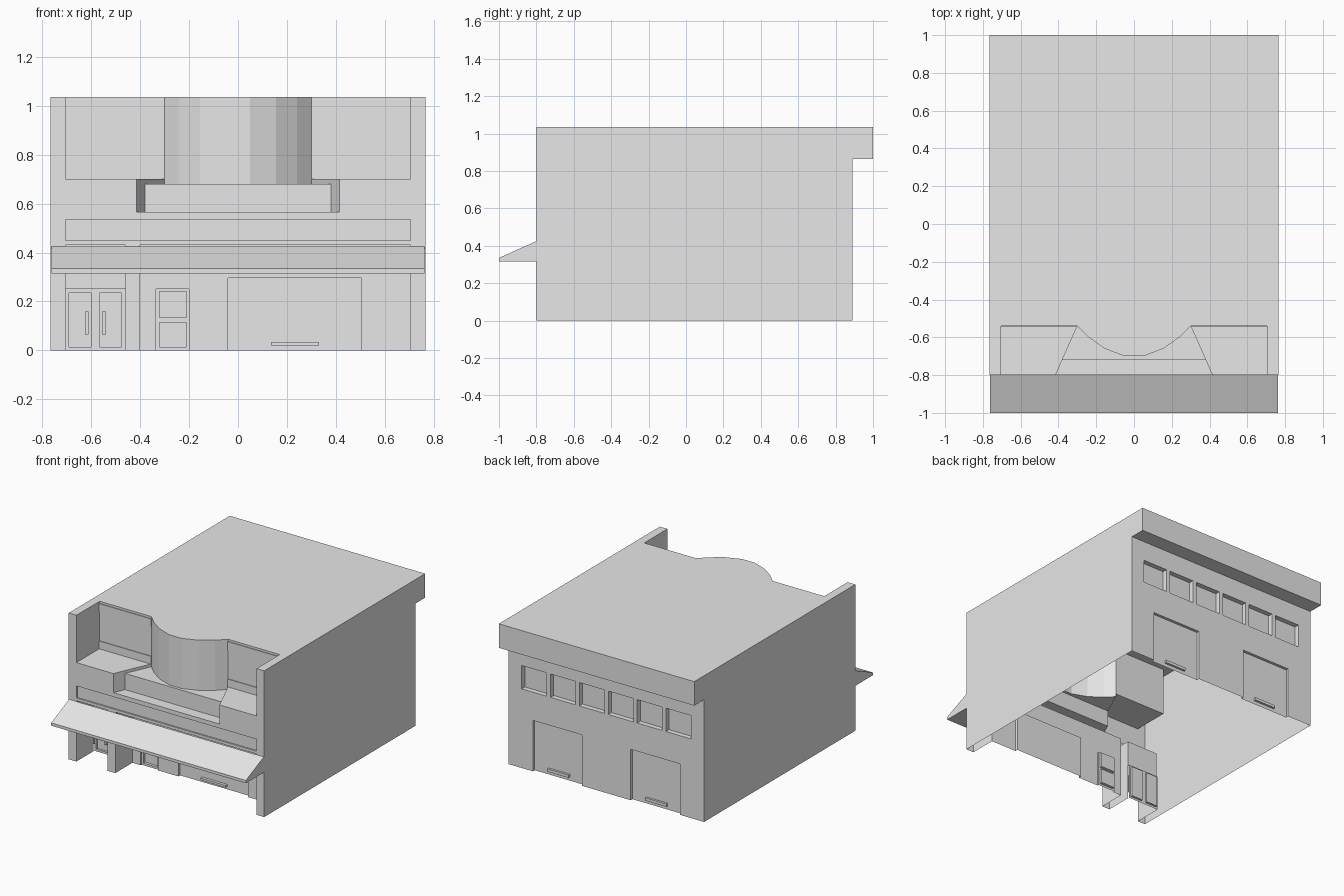
import bpy, bmesh
from mathutils import Vector

cube = bpy.data.objects.get("Cube")
if cube:
    bpy.data.objects.remove(cube, do_unlink=True)

grey = bpy.data.materials.new("plain_grey")
grey.use_nodes = True
grey.diffuse_color = (0.8, 0.8, 0.8, 1)
grey.node_tree.nodes["Principled BSDF"].inputs["Base Color"].default_value = (0.8, 0.8, 0.8, 1)

# Main dimensions
W, INNER = 0.765, 0.705
FRONT, BACK, EAVE = -0.8, 0.89, 1.0
TOP, SOFFIT = 1.035, 0.865
PORCH_Y, PORCH_Z = -0.61, 0.43
LOFT_Y, DECK, LOW_DECK, NOTCH = -0.54, 0.70, 0.68, 0.565


def finish(name, bm):
    bmesh.ops.remove_doubles(bm, verts=bm.verts, dist=0.0005)
    mesh = bpy.data.meshes.new(name)
    bm.to_mesh(mesh)
    bm.free()
    mesh.materials.append(grey)
    bpy.context.collection.objects.link(bpy.data.objects.new(name, mesh))


def face(bm, pts, facing):
    """Flat face turned towards the given direction."""
    f = bm.faces.new([bm.verts.new(p) for p in pts])
    f.normal_update()
    if f.normal.dot(Vector(facing)) < 0:
        f.normal_flip()


def level(bm, pts, z, up=1):
    face(bm, [(x, y, z) for x, y in pts], (0, 0, up))


def upright(bm, a, b, z0, z1, facing):
    face(bm, [(*a, z0), (*b, z0), (*b, z1), (*a, z1)], facing)


def panel_wall(bm, x0, x1, z0, z1, y, inward, recesses=(), holes=()):
    """Wall across x with stepped recesses (x0, x1, z0, z1, depth) and holes."""
    xs, zs = {x0, x1}, {z0, z1}
    for r in list(recesses) + list(holes):
        xs.update(r[:2])
        zs.update(r[2:4])
    xs, zs = sorted(xs), sorted(zs)

    def depth(i, j):
        if not (0 <= i < len(xs) - 1 and 0 <= j < len(zs) - 1):
            return None
        cx, cz = (xs[i] + xs[i + 1]) / 2, (zs[j] + zs[j + 1]) / 2
        inside = lambda r: r[0] < cx < r[1] and r[2] < cz < r[3]
        if any(inside(h) for h in holes):
            return None
        return sum(r[4] for r in recesses if inside(r))

    for i in range(len(xs) - 1):
        for j in range(len(zs) - 1):
            d = depth(i, j)
            if d is None:
                continue
            a, b, c, e = xs[i], xs[i + 1], zs[j], zs[j + 1]
            yd = y + inward * d
            upright(bm, (a, yd), (b, yd), c, e, (0, -inward, 0))
            right, above = depth(i + 1, j), depth(i, j + 1)
            if right is not None and right != d:
                upright(bm, (b, yd), (b, y + inward * right), c, e, (d - right, 0, 0))
            if above is not None and above != d:
                ya = y + inward * above
                face(bm, [(a, yd, e), (b, yd, e), (b, ya, e), (a, ya, e)], (0, 0, d - above))


def box(name, x0, x1, y0, y1, z0, z1):
    bm = bmesh.new()
    bmesh.ops.create_cube(bm, size=1)
    for v in bm.verts:
        v.co = ((x0, x1)[v.co.x > 0], (y0, y1)[v.co.y > 0], (z0, z1)[v.co.z > 0])
    finish(name, bm)


# Curved front of the upper storey, seen in plan
half_arc = [(0.05, -0.70), (0.155, -0.66), (0.24, -0.60), (0.30, LOFT_Y)]
arc = [(-x, y) for x, y in reversed(half_arc)] + half_arc

# Side walls, roof and rear eave; the underside stays open
bm = bmesh.new()
profile = [(FRONT, 0), (BACK, 0), (BACK, SOFFIT), (EAVE, SOFFIT), (EAVE, TOP), (FRONT, TOP)]
for s in (-1, 1):
    face(bm, [(s * W, y, z) for y, z in profile], (s, 0, 0))
level(bm, [(-W, EAVE), (-W, FRONT), (-INNER, FRONT), (-INNER, LOFT_Y)] + arc
      + [(INNER, LOFT_Y), (INNER, FRONT), (W, FRONT), (W, EAVE)], TOP)
level(bm, [(-W, BACK), (W, BACK), (W, EAVE), (-W, EAVE)], SOFFIT, -1)
upright(bm, (-W, EAVE), (W, EAVE), SOFFIT, TOP, (0, 1, 0))
finish("side_walls_and_roof", bm)

# Rear wall with six windows and two shutters
bm = bmesh.new()
rear = [(c - 0.098, c + 0.098, 0.56, 0.725, 0.035) for c in [0.113 * k for k in range(-5, 6, 2)]]
rear += [(-0.575, -0.19, 0, 0.36, 0.02), (0.19, 0.575, 0, 0.36, 0.02)]
panel_wall(bm, -W, W, 0, SOFFIT, BACK, -1, rear)
finish("rear_wall", bm)
for s in (-1, 1):
    box("rear_shutter_handle", s * 0.383 - 0.083, s * 0.383 + 0.083, 0.865, 0.885, 0.025, 0.045)

# Front wall with sign band, porch openings and terrace opening
bays = [(-INNER, -0.46), (-0.40, INNER)]
bm = bmesh.new()
panel_wall(bm, -W, W, 0, TOP, FRONT, 1,
           recesses=[(-INNER, INNER, 0.45, 0.535, 0.01)],
           holes=[(a, b, 0, PORCH_Z) for a, b in bays]
           + [(-INNER, INNER, DECK, TOP), (-0.415, 0.415, NOTCH, DECK)])
finish("front_wall", bm)

# Porch bays with double door, side door and shutter
bm = bmesh.new()
double_door = [(-INNER, -0.46, 0, 0.25, 0.01),
               (-0.69, -0.60, 0.015, 0.235, 0.015), (-0.565, -0.475, 0.015, 0.235, 0.015)]
entrances = [(-0.335, -0.20, 0, 0.25, 0.01), (-0.32, -0.21, 0.015, 0.115, 0.02),
             (-0.32, -0.21, 0.135, 0.24, 0.02), (-0.04, 0.505, 0, 0.295, 0.02)]
for (a, b), recess in zip(bays, (double_door, entrances)):
    panel_wall(bm, a, b, 0, PORCH_Z, PORCH_Y, 1, recess)
    level(bm, [(a, FRONT), (b, FRONT), (b, PORCH_Y), (a, PORCH_Y)], PORCH_Z, -1)
    upright(bm, (a, FRONT), (a, PORCH_Y), 0, PORCH_Z, (1, 0, 0))
    upright(bm, (b, FRONT), (b, PORCH_Y), 0, PORCH_Z, (-1, 0, 0))
finish("porch", bm)
for x in (-0.6175, -0.5475):
    box("door_handle", x - 0.0075, x + 0.0075, -0.605, -0.585, 0.065, 0.16)
box("front_shutter_handle", 0.135, 0.33, -0.61, -0.59, 0.02, 0.035)

# Sloping canopy
bm = bmesh.new()
section = [(-1.0, 0.315), (-1.0, 0.335), (FRONT, 0.425), (FRONT, 0.315)]
ends = [[bm.verts.new((x, y, z)) for y, z in section] for x in (-0.762, 0.762)]
for e in ends:
    bm.faces.new(e)
for i in range(4):
    j = (i + 1) % 4
    bm.faces.new((ends[0][i], ends[0][j], ends[1][j], ends[1][i]))
bmesh.ops.recalc_face_normals(bm, faces=bm.faces)
finish("canopy", bm)

# Terrace decks, planter notch and loft walls
bm = bmesh.new()
MID = -0.72
for s in (-1, 1):
    outer, mid, inner = (s * 0.415, FRONT), (s * 0.38, MID), (s * 0.30, LOFT_Y)
    level(bm, [(s * INNER, FRONT), (s * INNER, LOFT_Y), inner, mid, outer], DECK)
    upright(bm, (s * INNER, FRONT), (s * INNER, LOFT_Y), DECK, TOP, (-s, 0, 0))
    upright(bm, (s * INNER, LOFT_Y), inner, DECK, TOP, (0, -1, 0))
    upright(bm, outer, mid, NOTCH, DECK, (-s, 0, 0))
    upright(bm, mid, inner, LOW_DECK, DECK, (-s, 0, 0))
level(bm, [(-0.38, MID)] + arc + [(0.38, MID)], LOW_DECK)
level(bm, [(-0.415, FRONT), (0.415, FRONT), (0.38, MID), (-0.38, MID)], NOTCH)
upright(bm, (-0.38, MID), (0.38, MID), NOTCH, LOW_DECK, (0, -1, 0))
for a, b in zip(arc, arc[1:]):
    upright(bm, a, b, LOW_DECK, TOP, (0, -1, 0))
finish("terrace", bm)

# Thin trims on the loft wall
for s in (-1, 1):
    x0, x1 = sorted((s * 0.30, s * INNER))
    box("skirting_trim", x0, x1, LOFT_Y - 0.005, LOFT_Y, DECK, 0.755)
    box("cornice_trim", x0, x1, LOFT_Y - 0.005, LOFT_Y, 0.96, 1.02)
